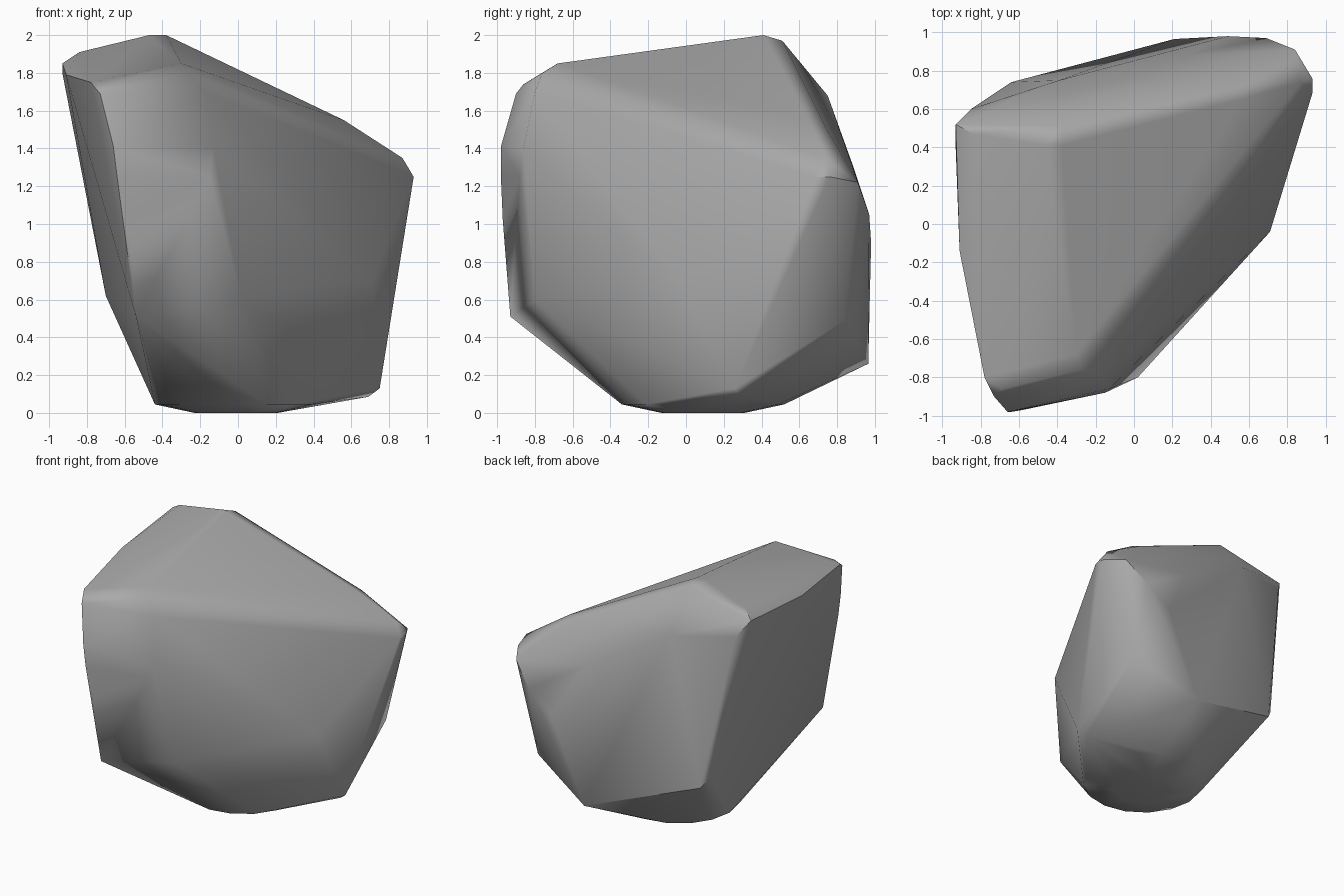
import bpy
import bmesh
from math import cos, sin, tau, radians
from mathutils import Vector

# Remove the default object
default_cube = bpy.data.objects.get("Cube")
if default_cube:
    bpy.data.objects.remove(default_cube, do_unlink=True)


def make_material(name, color):
    material = bpy.data.materials.new(name)
    material.use_nodes = True
    material.diffuse_color = color
    shader = material.node_tree.nodes["Principled BSDF"]
    shader.inputs["Base Color"].default_value = color
    shader.inputs["Roughness"].default_value = 0.8
    return material


def ring(radius, height, center, count=16):
    """Level circle of points, used for the worn underside."""
    for step in range(count):
        angle = tau * step / count
        yield (center[0] + radius * cos(angle),
               center[1] + radius * sin(angle), height)


# Worn upright strip at the front: outer and inner edge, bottom to top
front_strip_outer = [(-.54, -.93, .51), (-.58, -.97, 1.02), (-.64, -.98, 1.25),
                     (-.66, -.98, 1.41), (-.73, -.9, 1.69), (-.78, -.8, 1.75)]
front_strip_inner = [(.02, -.8, .6), (-.15, -.88, 1.25), (-.13, -.86, 1.4),
                     (-.17, -.8, 1.7)]
front_brow = [(-.69, -.86, 1.74), (-.27, -.76, 1.8), (-.3, -.68, 1.85)]

# Sloping crown, from the peak round the right shoulder
crown = [(-.38, .41, 2), (-.47, .41, 2), (-.38, .51, 1.97),
         (-.84, .47, 1.91), (-.93, .52, 1.85), (-.93, .39, 1.8),
         (-.91, -.14, 1.79), (-.85, .6, 1.73), (-.39, .75, 1.68)]

# Blunt tip on the left side and the ridge leading to it
side_tip = [(.56, .65, 1.55), (.56, .74, 1.51), (.87, .74, 1.35),
            (.93, .68, 1.25), (.93, .76, 1.25), (.84, .91, 1.22)]

# Bulging back wall
back_wall = [(.26, .88, 1.32), (.49, .98, .9), (.69, .97, 1.05)]

# Lower corners where the walls meet the underside
lower_corners = [(.71, -.04, .7), (.75, .26, .13), (.69, .29, .085),
                 (.7, .84, .49), (.21, .965, .26), (-.64, .74, .54),
                 (-.7, .69, .62)]

# Rounded resting surface
base_center = (-.01, .09)
underside = [*ring(.22, 0, base_center), *ring(.43, .045, base_center)]

# Wrap all of the worn edges into one solid boulder
bm = bmesh.new()
for group in (front_strip_outer, front_strip_inner, front_brow, crown,
              side_tip, back_wall, lower_corners, underside):
    for point in group:
        bm.verts.new(Vector(point))
bmesh.ops.convex_hull(bm, input=bm.verts)
loose = [vert for vert in bm.verts if not vert.link_faces]
bmesh.ops.delete(bm, geom=loose, context="VERTS")
bmesh.ops.recalc_face_normals(bm, faces=bm.faces)

mesh = bpy.data.meshes.new("boulder")
bm.to_mesh(mesh)
bm.free()
boulder = bpy.data.objects.new("boulder", mesh)
bpy.context.collection.objects.link(boulder)
mesh.materials.append(make_material("stone grey", (.4, .4, .4, 1)))

# Smooth the worn edges and keep the broken ones crisp
bpy.ops.object.select_all(action="DESELECT")
boulder.select_set(True)
bpy.context.view_layer.objects.active = boulder
bpy.ops.object.shade_smooth_by_angle(angle=radians(40))

# Let the broad planes dominate the shading
weighting = boulder.modifiers.new("broad planes", "WEIGHTED_NORMAL")
weighting.keep_sharp = True
